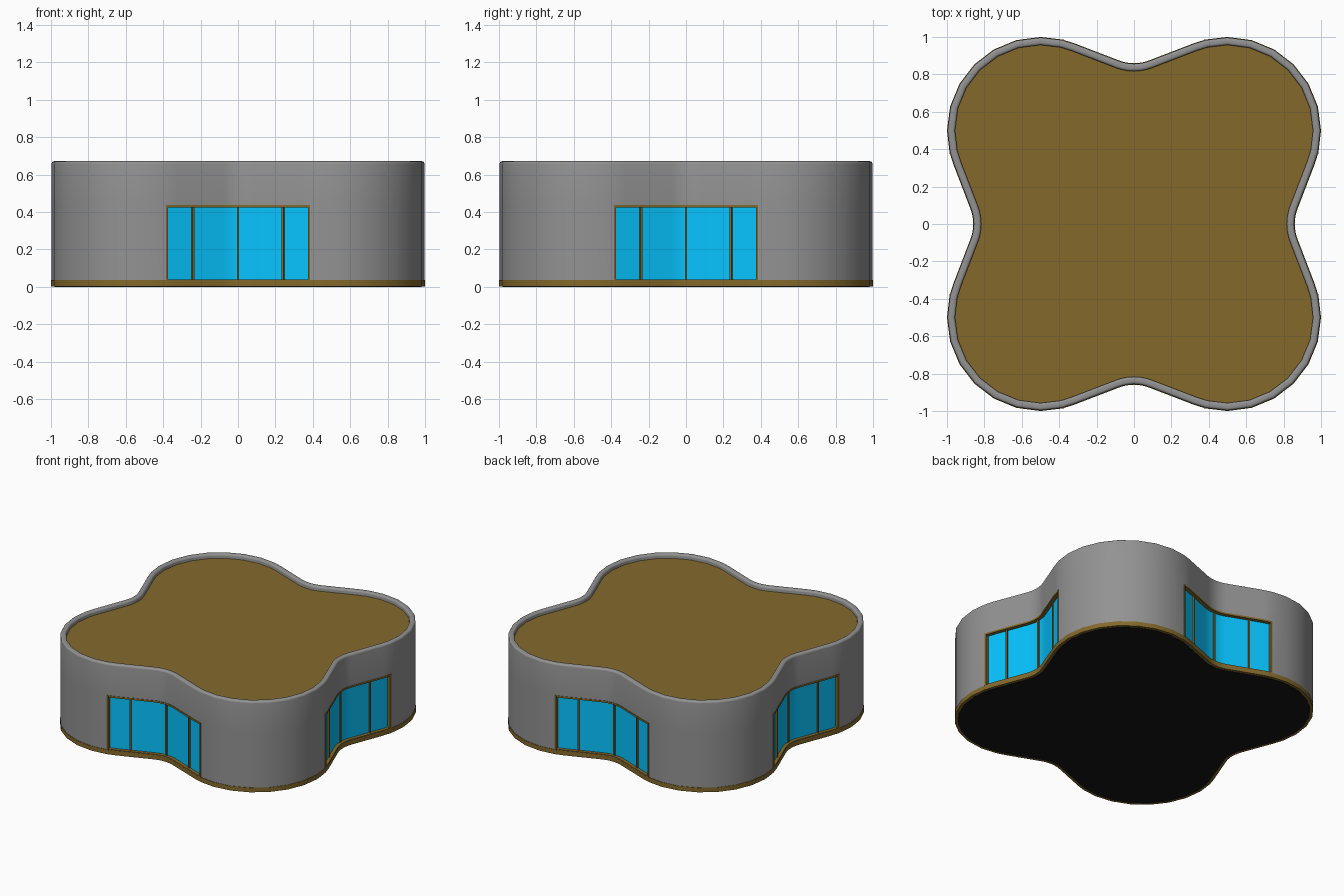
import bpy, bmesh
from math import sin, cos, tan, radians, pi
from mathutils import Matrix, Vector

if "Cube" in bpy.data.objects:
    bpy.data.objects.remove(bpy.data.objects["Cube"])

SLOPE = radians(21)      # angle of the straight run between notch and lobe
LOBE, FIL = 0.5, 0.223   # lobe radius, notch fillet radius
JAMB = -13.4             # lobe angle where each window ends


def material(name, rgb):
    m = bpy.data.materials.new(name)
    m.diffuse_color = (*rgb, 1)
    m.use_nodes = True
    m.node_tree.nodes["Principled BSDF"].inputs["Base Color"].default_value = m.diffuse_color
    return m


grey = material("grey_wall", (0.29, 0.29, 0.29))
brown = material("brown_trim", (0.227, 0.141, 0.024))
blue = material("blue_glass", (0.002, 0.55, 1.0))
black = material("black_underside", (0.008, 0.008, 0.008))

# Four-lobed outline as (x, y, normal angle), starting at the right-hand notch
x_notch = 0.5 + LOBE * cos(SLOPE) - tan(SLOPE) * (0.5 - LOBE * sin(SLOPE))
cx = x_notch + FIL / cos(SLOPE)
fillet = [(cx - FIL * cos(a), FIL * sin(a), -a)
          for a in (radians(d) for d in (0, 7, 14, 21))]
lobe = [(0.5 + LOBE * cos(a), 0.5 + LOBE * sin(a), a)
        for a in (radians(d) for d in
                  (-21, JAMB, 0, 15, 30, 45, 60, 75, 90, 90 - JAMB, 111))]
back = [(y, x, pi / 2 - a) for x, y, a in reversed(fillet[1:])]
quarter = fillet + lobe + back
N = len(quarter)
outline = []
for q in range(4):
    c, s = (1, 0, -1, 0)[q], (0, 1, 0, -1)[q]
    outline += [(c * x - s * y, s * x + c * y, a + q * pi / 2) for x, y, a in quarter]


def at(p, off, z):
    return (p[0] + off * cos(p[2]), p[1] + off * sin(p[2]), z)


def finish(bm, name, mat):
    bmesh.ops.recalc_face_normals(bm, faces=bm.faces)
    me = bpy.data.meshes.new(name)
    bm.to_mesh(me)
    bm.free()
    ob = bpy.data.objects.new(name, me)
    bpy.context.collection.objects.link(ob)
    me.materials.append(mat)
    bpy.ops.object.select_all(action='DESELECT')
    ob.select_set(True)
    bpy.context.view_layer.objects.active = ob
    bpy.ops.object.shade_smooth_by_angle(angle=radians(35))
    return ob


def sweep(bm, path, profile, closed=False, skip=lambda i, j: False):
    """Sweep a closed (offset, z) profile along outline points."""
    rows = [[bm.verts.new(at(p, o, z)) for o, z in profile] for p in path]
    n, m = len(rows), len(profile)
    for i in range(n if closed else n - 1):
        a, b = rows[i], rows[(i + 1) % n]
        for j in range(m):
            k = (j + 1) % m
            if not skip(i, j):
                bm.faces.new((a[j], b[j], b[k], a[k]))
    if not closed:
        bm.faces.new(rows[0])
        bm.faces.new(rows[-1])


def rect(o0, o1, z0, z1):
    return [(o0, z0), (o0, z1), (o1, z1), (o1, z0)]


def slab(name, off, z0, z1, mat):
    bm = bmesh.new()
    lo = [bm.verts.new(at(p, off, z0)) for p in outline]
    hi = [bm.verts.new(at(p, off, z1)) for p in outline]
    bm.faces.new(lo)
    bm.faces.new(hi)
    for i in range(len(lo)):
        k = (i + 1) % len(lo)
        bm.faces.new((lo[i], lo[k], hi[k], hi[i]))
    return finish(bm, name, mat)


# Base, underside and roof
slab("base_plate", 0, 0.0015, 0.035, brown)
slab("underside", -0.02, 0, 0.01, black)
slab("roof_deck", -0.03, 0.60, 0.64, brown)

# Wall with rounded rim, left open where the windows sit
O, I, R, TOP = -0.003, -0.043, 0.014, 0.671
arc = [(R * (1 - cos(a)), R * sin(a)) for a in (radians(22.5 * k) for k in range(5))]
wall = [(O, .034), (O, .435)]
wall += [(O - d, TOP - R + h) for d, h in arc]
wall += [(I + d, TOP - R + h) for d, h in reversed(arc)]
wall += [(I, .435), (I, .034)]
low = (0, len(wall) - 2, len(wall) - 1)
bm = bmesh.new()
sweep(bm, outline, wall, True,
      lambda i, j: (i % N < 5 or i % N >= 13) and j in low)
finish(bm, "wall", grey)

# Upright posts for the right-hand window: (point on wall, offset, depth)
y_m = 0.233
ja = radians(JAMB)
jamb = (0.5 + LOBE * cos(ja), 0.5 + LOBE * sin(ja) - 0.005, ja)
mull = (x_notch + tan(SLOPE) * y_m, y_m, -SLOPE)
posts = [(fillet[0], -0.026, 0.02)]
for s in (1, -1):
    posts += [((p[0], s * p[1], s * p[2]), o, d)
              for p, o, d in ((mull, -0.026, 0.02), (jamb, -0.0225, 0.045))]

# Windows curving through the four notches
for q, side in enumerate(("right", "back", "left", "front")):
    start = q * N - 5
    path = [outline[i % len(outline)] for i in range(start, start + 11)]
    bm = bmesh.new()
    sweep(bm, path, rect(-0.036, -0.026, 0.034, 0.43))
    finish(bm, side + "_window_glass", blue)

    bm = bmesh.new()
    sweep(bm, path, rect(-0.045, 0.0, 0.424, 0.437))
    sweep(bm, path, rect(-0.045, -0.001, 0.030, 0.040))
    for p, off, depth in posts:
        mat = (Matrix.Rotation(q * pi / 2, 4, 'Z')
               @ Matrix.Translation(Vector(at(p, off, 0.234)))
               @ Matrix.Rotation(p[2], 4, 'Z')
               @ Matrix.Diagonal((depth, 0.012, 0.404, 1)))
        bmesh.ops.create_cube(bm, size=1, matrix=mat)
    finish(bm, side + "_window_frame", brown)
